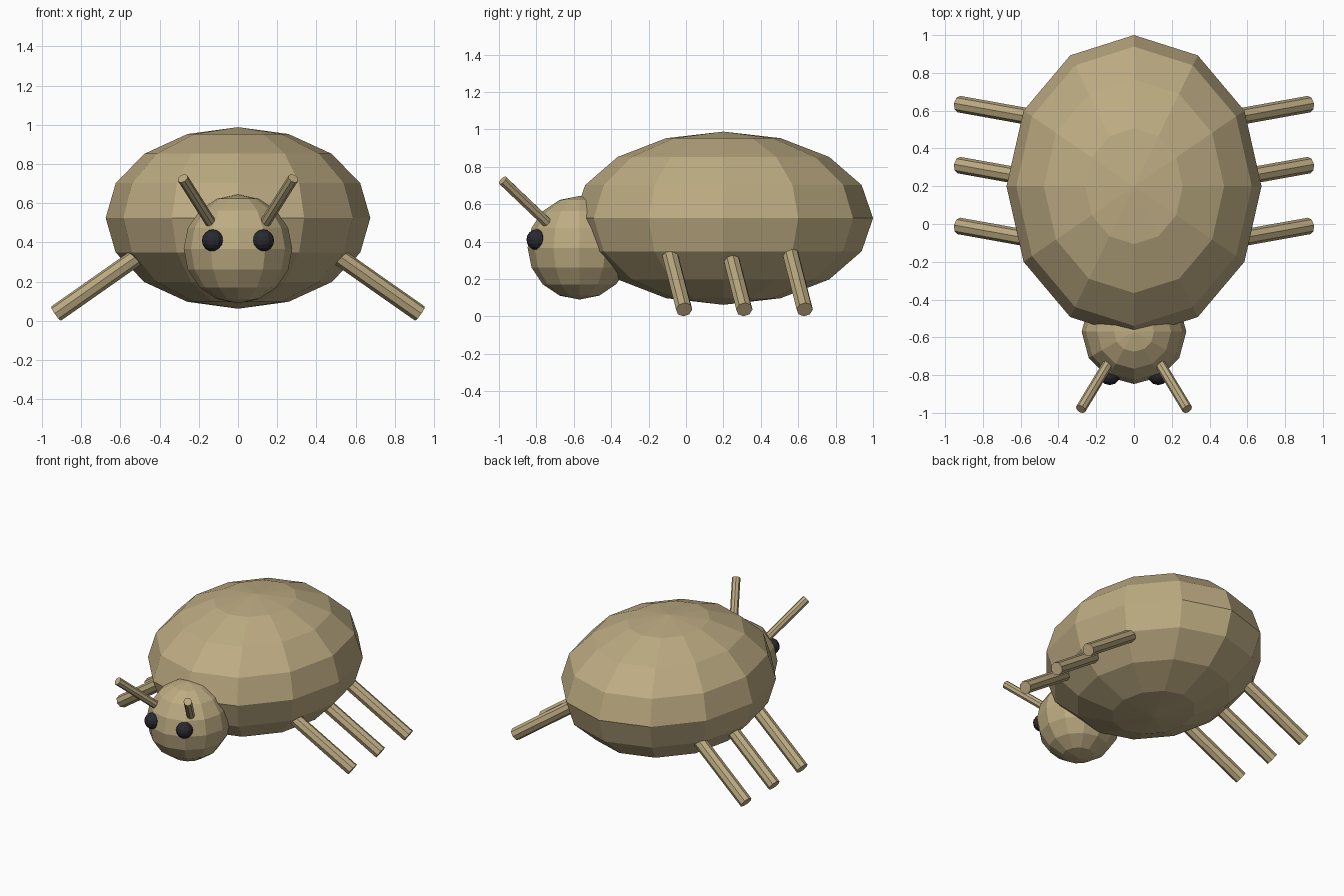
import bpy
from mathutils import Vector

cube = bpy.data.objects.get("Cube")
if cube:
    bpy.data.objects.remove(cube, do_unlink=True)


def make_material(name, rgb):
    mat = bpy.data.materials.new(name)
    mat.use_nodes = True
    colour = (*rgb, 1.0)
    mat.diffuse_color = colour
    bsdf = next(n for n in mat.node_tree.nodes if n.type == "BSDF_PRINCIPLED")
    bsdf.inputs["Base Color"].default_value = colour
    return mat


tan = make_material("tan", (0.51, 0.41, 0.225))
black = make_material("soft_black", (0.022, 0.022, 0.03))


def finish(name, mat):
    obj = bpy.context.object
    obj.name = name
    obj.data.name = name
    obj.data.materials.append(mat)
    bpy.ops.object.shade_flat()
    return obj


def ball(name, centre, radii, mat):
    """Faceted ellipsoid."""
    bpy.ops.mesh.primitive_uv_sphere_add(segments=12, ring_count=8, radius=1, location=centre)
    bpy.context.object.scale = radii
    bpy.ops.object.transform_apply(location=False, rotation=False, scale=True)
    return finish(name, mat)


def rod(name, start, end, radius, mat):
    """Eight-sided cylinder between two points."""
    start, end = Vector(start), Vector(end)
    axis = end - start
    bpy.ops.mesh.primitive_cylinder_add(
        vertices=8, radius=radius, depth=axis.length, location=(start + end) / 2,
        rotation=axis.to_track_quat("Z", "Y").to_euler())
    return finish(name, mat)


# Body and head
ball("body", (0, 0.2, 0.525), (0.675, 0.8, 0.463), tan)
ball("head", (0, -0.57, 0.367), (0.277, 0.277, 0.277), tan)

# Paired eyes, antennae and legs
for side, s in (("left", 1), ("right", -1)):
    ball(f"{side}_eye", (s * 0.128, -0.797, 0.41), (0.056, 0.056, 0.056), black)
    rod(f"{side}_antenna", (s * 0.11, -0.695, 0.455), (s * 0.282, -0.98, 0.727), 0.028, tan)
    for place, y in (("front", -0.01), ("middle", 0.312), ("rear", 0.635)):
        rod(f"{side}_{place}_leg", (s * 0.45, y - 0.086, 0.372),
            (s * 0.928, y, 0.037), 0.044, tan)
